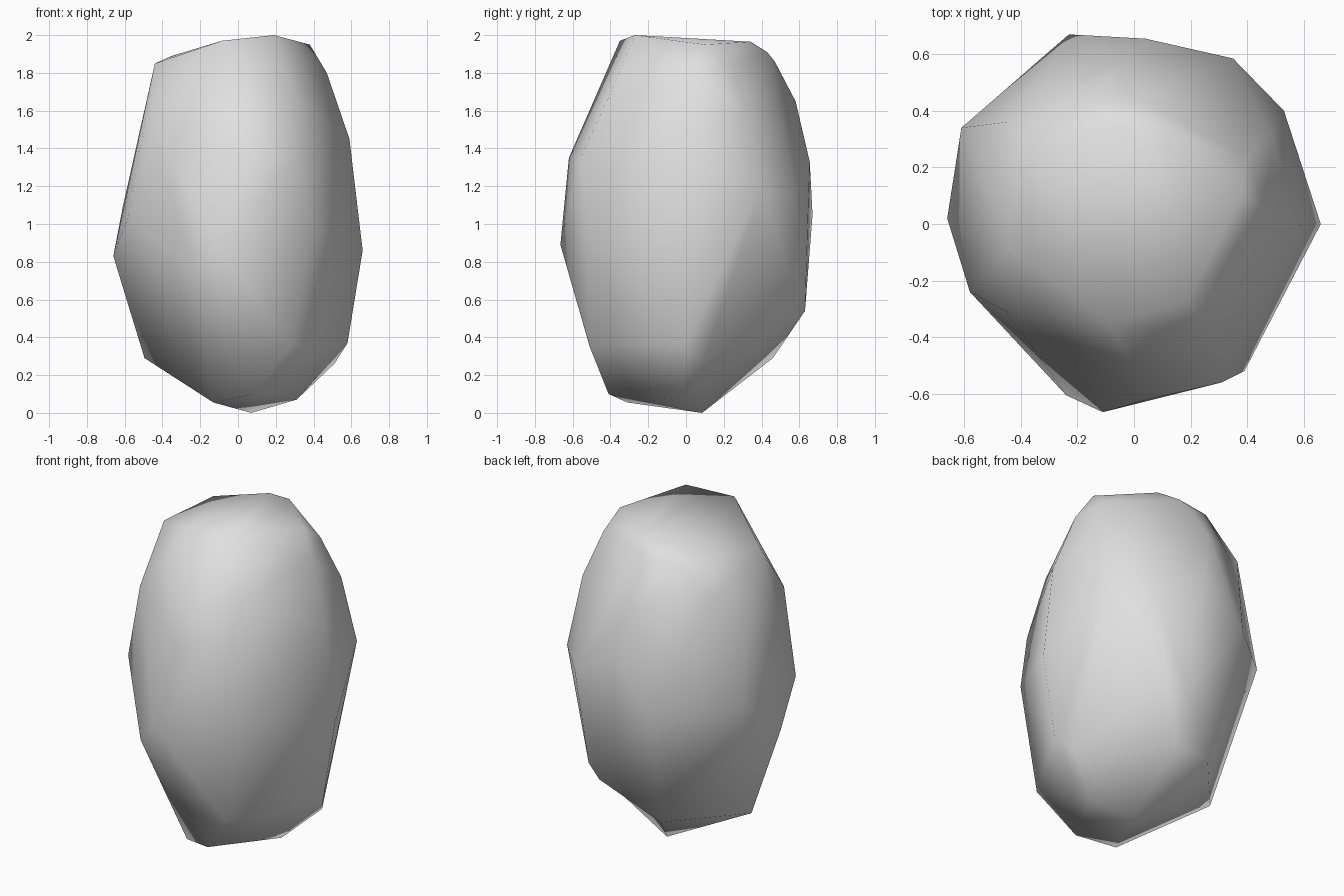
import bpy
import bmesh

cube = bpy.data.objects.get("Cube")
if cube:
    bpy.data.objects.remove(cube, do_unlink=True)

# Plain grey stone
stone = bpy.data.materials.new("stone_grey")
stone.use_nodes = True
stone.diffuse_color = (0.74, 0.74, 0.74, 1)
shader = next(n for n in stone.node_tree.nodes if n.type == "BSDF_PRINCIPLED")
shader.inputs["Base Color"].default_value = stone.diffuse_color

# Chipped corners of the stone, grouped by level
hollow_rim = [(0.07, 0.085, 0), (-0.15, 0.46, 0.29), (0.15, 0.63, 0.54),
              (0.25, 0.59, 0.6), (0.51, 0.09, 0.26)]
hollow_centre = (0.02, 0.4, 0.34)
lower = [(-0.13, -0.31, 0.055), (0.08, -0.41, 0.1), (0.31, -0.02, 0.07), (-0.495, 0.07, 0.29),
         (0.58, 0, 0.37), (0.28, -0.51, 0.35), (-0.24, -0.605, 0.75)]
middle = [(-0.66, 0.02, 0.83), (-0.61, 0.34, 1.09), (-0.23, 0.67, 1.05), (0.35, 0.585, 1.15),
          (0.53, 0.4, 1.18), (0.66, 0, 0.86), (0.39, -0.52, 0.99), (-0.11, -0.665, 0.89),
          (-0.58, -0.24, 1.04)]
upper = [(0.04, 0.655, 1.33), (0.48, 0.32, 1.59), (0.59, 0, 1.45), (0.31, -0.56, 1.35),
         (0.05, -0.62, 1.35), (0.3, -0.41, 1.67), (-0.45, -0.31, 1.53), (-0.45, 0.36, 1.72),
         (-0.05, 0.58, 1.65)]
crown = [(0.19, -0.27, 2), (-0.085, -0.35, 1.97), (-0.44, -0.09, 1.85), (-0.35, 0.26, 1.89),
         (-0.17, 0.42, 1.89), (-0.03, 0.35, 1.96), (0.11, 0.34, 1.965), (0.03, 0.43, 1.91),
         (-0.02, 0.47, 1.86), (0.38, 0.1, 1.95), (0.4, 0.23, 1.85), (0.47, 0.05, 1.8)]

# Wrap the corners in one faceted skin
bm = bmesh.new()
rim = [bm.verts.new(corner) for corner in hollow_rim]
for corner in lower + middle + upper + crown:
    bm.verts.new(corner)
bmesh.ops.convex_hull(bm, input=bm.verts)
loose = [v for v in bm.verts if not v.link_faces]
bmesh.ops.delete(bm, geom=loose, context="VERTS")

# Shallow hollow low on the back left
patch = [f for f in bm.faces if all(v in rim for v in f.verts)]
bmesh.ops.delete(bm, geom=patch, context="FACES")
centre = bm.verts.new(hollow_centre)
for edge in [e for e in bm.edges if e.is_boundary]:
    bm.faces.new((*edge.verts, centre))
bmesh.ops.recalc_face_normals(bm, faces=bm.faces)

# Soft shading over the facets
for face in bm.faces:
    face.smooth = True
mesh = bpy.data.meshes.new("stone")
bm.to_mesh(mesh)
bm.free()
mesh.materials.append(stone)
bpy.context.collection.objects.link(bpy.data.objects.new("stone", mesh))
